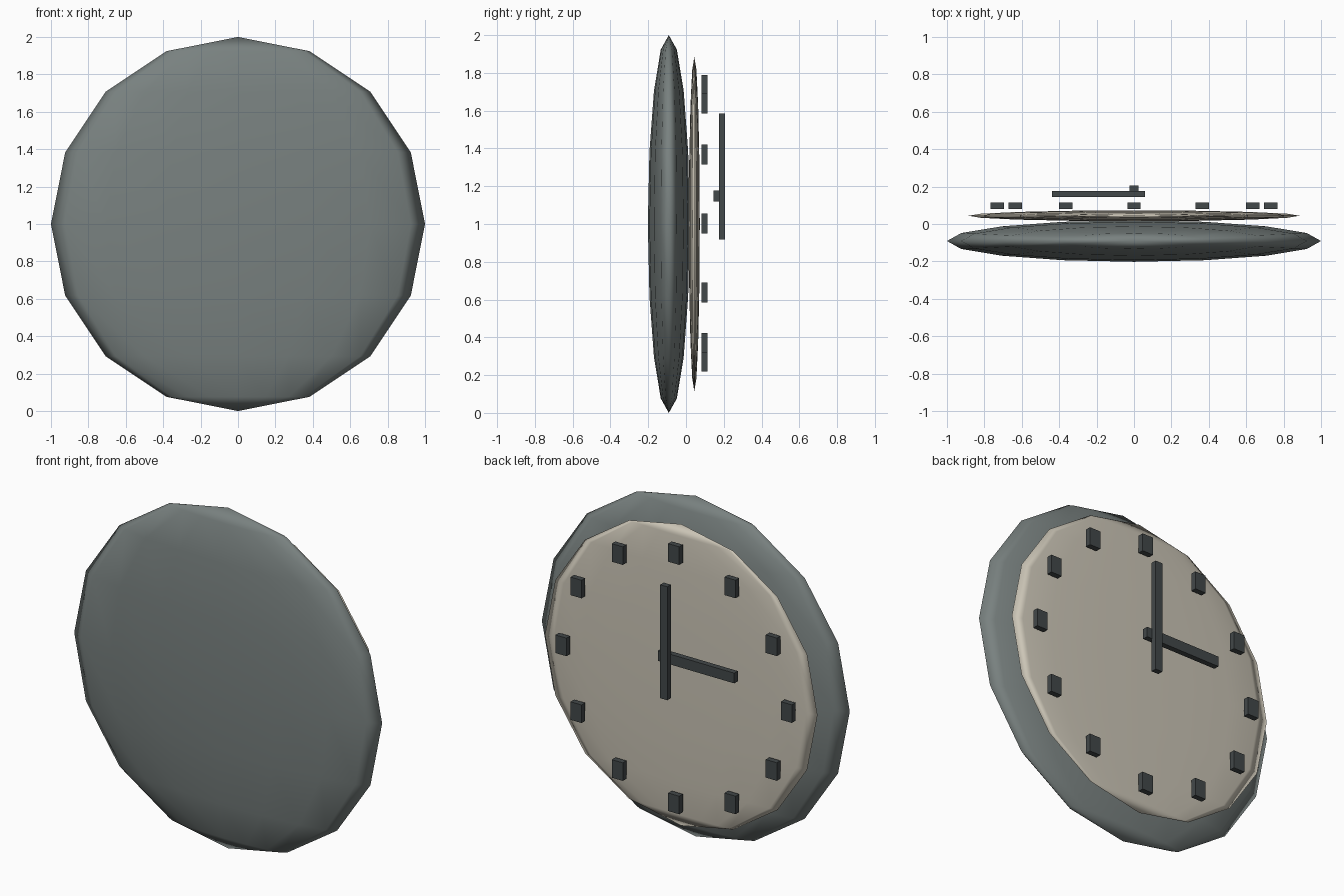
import bpy
import math

if "Cube" in bpy.data.objects:
    bpy.data.objects.remove(bpy.data.objects["Cube"])


def material(name, rgb):
    m = bpy.data.materials.new(name)
    m.diffuse_color = (*rgb, 1)
    m.use_nodes = True
    m.node_tree.nodes["Principled BSDF"].inputs["Base Color"].default_value = m.diffuse_color
    return m


CASE = material("case_grey", (0.19, 0.22, 0.215))
FACE = material("face_cream", (0.60, 0.56, 0.47))
DARK = material("dark_grey", (0.055, 0.065, 0.067))


def disc(name, radius, y, half_depth, mat):
    """Flattened low-poly sphere with smooth shading."""
    bpy.ops.mesh.primitive_uv_sphere_add(segments=16, ring_count=8, radius=1, location=(0, y, 1))
    ob = bpy.context.object
    ob.name = name
    ob.scale = (radius, half_depth, radius)
    bpy.ops.object.transform_apply(location=False, rotation=False, scale=True)
    bpy.ops.object.shade_smooth()
    ob.data.materials.append(mat)


def box(name, centre, size):
    bpy.ops.mesh.primitive_cube_add(size=1, location=centre)
    ob = bpy.context.object
    ob.name = name
    ob.scale = size
    bpy.ops.object.transform_apply(location=False, rotation=False, scale=True)
    ob.data.materials.append(DARK)


# Case and dial
disc("clock_case", 1.0, -0.091, 0.111, CASE)
disc("clock_face", 0.885, 0.044, 0.029, FACE)

# Twelve upright hour markers
for i in range(12):
    a = i * math.tau / 12
    box(f"hour_marker_{i + 1}",
        (0.732 * math.sin(a), 0.098, 1.003 + 0.732 * math.cos(a)),
        (0.072, 0.033, 0.106))

# Hands
box("hour_hand", (-0.19, 0.161, 1.148), (0.495, 0.033, 0.06))
box("minute_hand", (0, 0.19, 1.252), (0.046, 0.033, 0.666))
